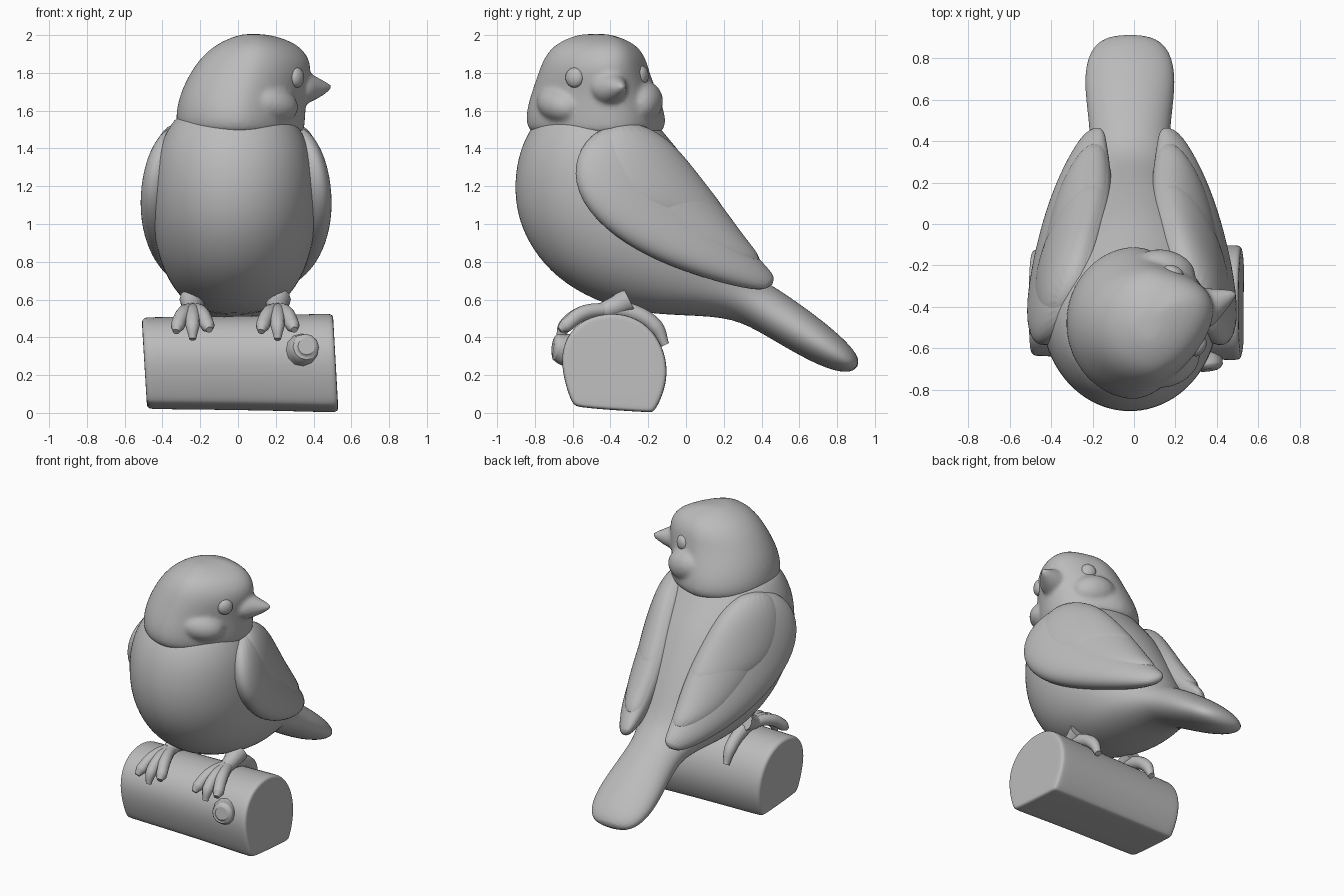
import bpy, bmesh, math
from mathutils import Vector as V

cube = bpy.data.objects.get("Cube")
if cube:
    bpy.data.objects.remove(cube, do_unlink=True)

clay = bpy.data.materials.new("grey_clay")
clay.use_nodes = True
clay.diffuse_color = (0.5, 0.5, 0.5, 1)
clay.node_tree.nodes["Principled BSDF"].inputs["Base Color"].default_value = (0.5, 0.5, 0.5, 1)


def select(*objs):
    bpy.ops.object.select_all(action="DESELECT")
    for obj in objs:
        obj.select_set(True)
    bpy.context.view_layer.objects.active = objs[0]


def finish(obj, subsurf=0, angle=60):
    obj.data.materials.append(clay)
    select(obj)
    bpy.ops.object.shade_smooth_by_angle(angle=math.radians(angle))
    if subsurf:
        mod = obj.modifiers.new("smooth", "SUBSURF")
        mod.levels = mod.render_levels = subsurf
    return obj


def loft(name, rings, subsurf=2, angle=60):
    """Skin a list of equal closed rings and cap both ends."""
    bm = bmesh.new()
    loops = [[bm.verts.new(p) for p in ring] for ring in rings]
    n = len(loops[0])
    for a, b in zip(loops, loops[1:]):
        for i in range(n):
            j = (i + 1) % n
            bm.faces.new((a[i], a[j], b[j], b[i]))
    bm.faces.new(loops[0])
    bm.faces.new(loops[-1])
    bmesh.ops.recalc_face_normals(bm, faces=bm.faces)
    mesh = bpy.data.meshes.new(name)
    bm.to_mesh(mesh)
    bm.free()
    obj = bpy.data.objects.new(name, mesh)
    bpy.context.collection.objects.link(obj)
    return finish(obj, subsurf, angle)


def oval(center, a, b, n=24):
    steps = [2 * math.pi * i / n for i in range(n)]
    return [center + a * math.cos(t) + b * math.sin(t) for t in steps]


def ball(name, loc, size, rot=(0, 0, 0)):
    bpy.ops.mesh.primitive_uv_sphere_add(segments=24, ring_count=16, location=loc, rotation=rot)
    obj = bpy.context.object
    obj.name = name
    obj.scale = size
    return finish(obj)


def tube(name, points, radii):
    curve = bpy.data.curves.new(name, "CURVE")
    curve.dimensions = "3D"
    curve.bevel_depth = 1
    curve.bevel_resolution = 4
    curve.use_fill_caps = True
    spline = curve.splines.new("BEZIER")
    spline.bezier_points.add(len(points) - 1)
    for bp, p, r in zip(spline.bezier_points, points, radii):
        bp.co, bp.radius = p, r
        bp.handle_left_type = bp.handle_right_type = "AUTO"
    obj = bpy.data.objects.new(name, curve)
    bpy.context.collection.objects.link(obj)
    select(obj)
    bpy.ops.object.convert(target="MESH")
    return finish(bpy.context.object)


def blend(parts, voxel, passes):
    """Fuse overlapping parts into one softly sculpted surface."""
    select(*parts)
    bpy.ops.object.convert(target="MESH")
    bpy.ops.object.join()
    obj = bpy.context.object
    remesh = obj.modifiers.new("fuse", "REMESH")
    remesh.mode = "VOXEL"
    remesh.voxel_size = voxel
    remesh.use_smooth_shade = True
    soften = obj.modifiers.new("soften", "SMOOTH")
    soften.factor, soften.iterations = .5, passes


# Body and tail: belly point (y, z), back point (y, z), half width
body = [(-.74, 1.60, -.24, 1.62, .27), (-.82, 1.52, -.16, 1.54, .34),
        (-.885, 1.39, -.07, 1.43, .40), (-.915, 1.22, .04, 1.30, .43),
        (-.90, 1.05, .14, 1.14, .44), (-.84, .90, .22, 1.00, .43),
        (-.73, .75, .28, .88, .40), (-.55, .62, .33, .79, .35),
        (-.30, .53, .38, .73, .29), (0, .515, .43, .69, .23),
        (.25, .505, .48, .66, .19), (.42, .41, .60, .58, .20),
        (.62, .29, .76, .46, .225), (.79, .215, .88, .35, .20), (.89, .215, .925, .27, .11)]
rings = []
for y1, z1, y2, z2, w in body:
    belly, back = V((-.02, y1, z1)), V((-.02, y2, z2))
    rings.append(oval((belly + back) / 2, (belly - back) / 2, V((w, 0, 0))))
loft("body_and_tail", rings)

# Head, turned to its left: height, x range, y range
head = [(1.46, -.28, .34, -.80, -.15), (1.51, -.33, .355, -.85, -.10),
        (1.60, -.33, .36, -.85, -.11), (1.70, -.305, .365, -.82, -.15),
        (1.80, -.255, .39, -.785, -.19), (1.88, -.20, .38, -.755, -.21),
        (1.95, -.12, .32, -.70, -.26), (1.99, -.03, .22, -.61, -.35), (2.007, .03, .13, -.55, -.42)]
rings = []
for z, x1, x2, y1, y2 in head:
    ring = []
    for i in range(28):
        c, s = math.cos(i * math.pi / 14), math.sin(i * math.pi / 14)
        face = max(0, c)
        ring.append(V(((x1 + x2 + (x2 - x1) * c) / 2,
                       (y1 + y2 + (y2 - y1) * s * (1 - .2 * face)) / 2 + .07 * face ** 2, z)))
    rings.append(ring)
head_parts = [loft("head", rings)]

# Beak: broad rounded cone
beak = [((.30, -.425, 1.72), .12, .105), ((.375, -.385, 1.72), .088, .082),
        ((.44, -.355, 1.72), .048, .046), ((.498, -.33, 1.725), .014, .012)]
side = V((-.4, .9, 0))
head_parts.append(loft("beak", [oval(V(c), side * w, V((0, 0, h)), 16) for c, w, h in beak]))

# Cheek tufts fused into the head
head_parts.append(ball("front_cheek", (.17, -.665, 1.635), (.16, .115, .10), (0, .2, .5)))
head_parts.append(ball("rear_cheek", (.15, -.225, 1.645), (.15, .10, .11), (0, .2, -.25)))
blend(head_parts, .014, 5)

# Eyes
for name, loc, turn in (("front", (.312, -.59, 1.775), -.5), ("rear", (.19, -.235, 1.785), 1.15)):
    ball(name + "_eye", loc, (.034, .052, .053), (0, 0, turn))

# Wings: lower edge point, upper edge point, thickness
wing = [((.35, -.47, 1.51), (.24, -.28, 1.54), .05), ((.43, -.59, 1.37), (.20, -.10, 1.45), .105),
        ((.47, -.59, 1.17), (.16, .03, 1.29), .135), ((.475, -.44, .98), (.13, .14, 1.14), .135),
        ((.44, -.20, .835), (.12, .23, 1.01), .125), ((.39, .05, .745), (.12, .31, .89), .10),
        ((.31, .27, .68), (.13, .40, .78), .07), ((.22, .44, .645), (.14, .48, .71), .03)]


def wing_layer(name, count, trim, lift):
    rings = []
    for k in range(count):
        p, q, t = V(wing[k][0]), V(wing[k][1]), wing[k][2]
        before, after = wing[max(k - 1, 0)], wing[min(k + 1, len(wing) - 1)]
        along = V(after[0]) + V(after[1]) - V(before[0]) - V(before[1])
        normal = along.cross(p - q).normalized()
        if normal.x < 0:
            normal.negate()
        p = p.lerp(q, trim)
        # The last row of a short layer rounds off near the back
        if k == count - 1 and count < len(wing):
            p = p.lerp(q, .4)
            t *= .85
        rings.append(oval((p + q) / 2 + normal * lift, (p - q) / 2, normal * t, 20))
    obj = loft(name, rings)
    obj.location.x = -.01
    obj.modifiers.new("both_sides", "MIRROR")


wing_layer("wing_primaries", 8, 0, 0)
wing_layer("wing_secondaries", 7, .25, .012)
wing_layer("wing_coverts", 5, .18, .018)

# Log perch with flattened underside and softened ends
profile = [(-.59, .04), (-.61, .07), (-.64, .16), (-.66, .27), (-.645, .38), (-.57, .48), (-.45, .525),
           (-.32, .525), (-.20, .465), (-.12, .35), (-.095, .21), (-.125, .09), (-.165, .015),
           (-.18, .005), (-.21, .005), (-.38, .015), (-.56, .03)]
rings = []
for x, s in ((-.495, .80), (-.495, .88), (-.48, .93), (-.46, .94), (-.2, .95), (.15, .97),
             (.48, 1.01), (.505, 1), (.518, .96), (.518, .86)):
    rings.append([V((x + .05 * (.25 - z), -.38 + (y + .38) * s, .25 + (z - .25) * s)) for y, z in profile])
loft("log", rings, 2)
tube("log_knot", [(.33, -.56, .32), (.345, -.64, .335), (.36, -.69, .35), (.362, -.705, .352)],
     [.11, .085, .07, .045])

# Legs and gripping toes
for label, x in (("right", -.24), ("left", .21)):
    tube(label + "_leg", [(x, -.30, .60), (x, -.37, .565), (x, -.44, .54)], [.07, .055, .045])
    for name, dx, low in (("outer", -.08, .43), ("middle", 0, .39), ("inner", .08, .44)):
        tube(f"{label}_{name}_toe", [(x, -.40, .55), (x + dx * .6, -.55, .525),
                                     (x + dx, -.64, .46), (x + dx * 1.1, -.67, low)],
             [.035, .04, .037, .018])
    tube(label + "_back_toe", [(x, -.42, .55), (x, -.28, .53), (x, -.16, .455), (x, -.11, .36)],
         [.04, .045, .04, .022])
